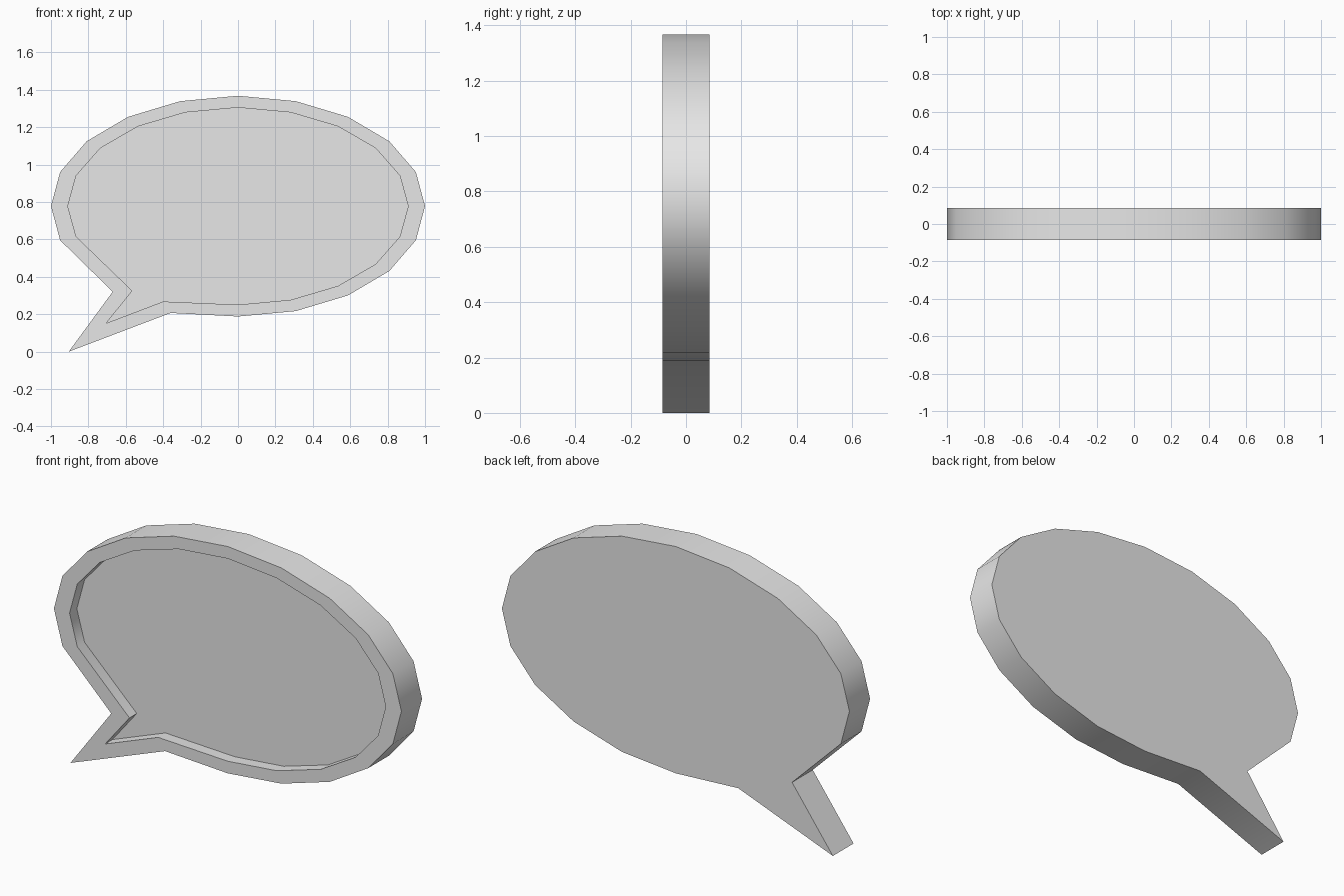
import bpy
import bmesh
from math import cos, sin, radians

old = bpy.data.objects.get("Cube")
if old:
    bpy.data.objects.remove(old, do_unlink=True)

SIDES = 20
CENTRE_Z = 0.778
HALF = 0.085      # half of the thickness
DEPTH = 0.06      # depth of the front recess


def bubble_outline(rx, rz, tail):
    """Oval outline whose lower left corners are replaced by the tail."""
    oval = [(rx * cos(radians(360 * k / SIDES)),
             CENTRE_Z + rz * sin(radians(360 * k / SIDES))) for k in range(SIDES)]
    return oval[:12] + tail + oval[15:]


# Outlines of the body and of the recess: notch, tip and root of the tail
outer = bubble_outline(1.0, 0.59, [(-0.67, 0.32), (-0.905, 0.0), (-0.36, 0.207)])
inner = bubble_outline(0.91, 0.527, [(-0.565, 0.325), (-0.705, 0.152), (-0.40, 0.268)])

# Loops run from the back, over the rim, down to the recess floor
bm = bmesh.new()
loops = [[bm.verts.new((x, y, z)) for x, z in outline]
         for outline, y in ((outer, HALF), (outer, -HALF),
                            (inner, -HALF), (inner, -HALF + DEPTH))]
for a, b in zip(loops, loops[1:]):
    for i in range(SIDES):
        j = (i + 1) % SIDES
        bm.faces.new((a[i], a[j], b[j], b[i]))
bm.faces.new(loops[0])    # back
bm.faces.new(loops[-1])   # recess floor
bmesh.ops.recalc_face_normals(bm, faces=bm.faces)

mesh = bpy.data.meshes.new("speech_bubble")
bm.to_mesh(mesh)
bm.free()
bubble = bpy.data.objects.new("speech_bubble", mesh)
bpy.context.collection.objects.link(bubble)

# Plain grey material
grey = bpy.data.materials.new("light_grey")
grey.use_nodes = True
colour = (0.8, 0.8, 0.8, 1.0)
grey.diffuse_color = colour
grey.node_tree.nodes["Principled BSDF"].inputs["Base Color"].default_value = colour
mesh.materials.append(grey)

# Smooth rim with crisp front and back edges
bpy.ops.object.select_all(action="DESELECT")
bubble.select_set(True)
bpy.context.view_layer.objects.active = bubble
bpy.ops.object.shade_smooth_by_angle(angle=radians(35))
